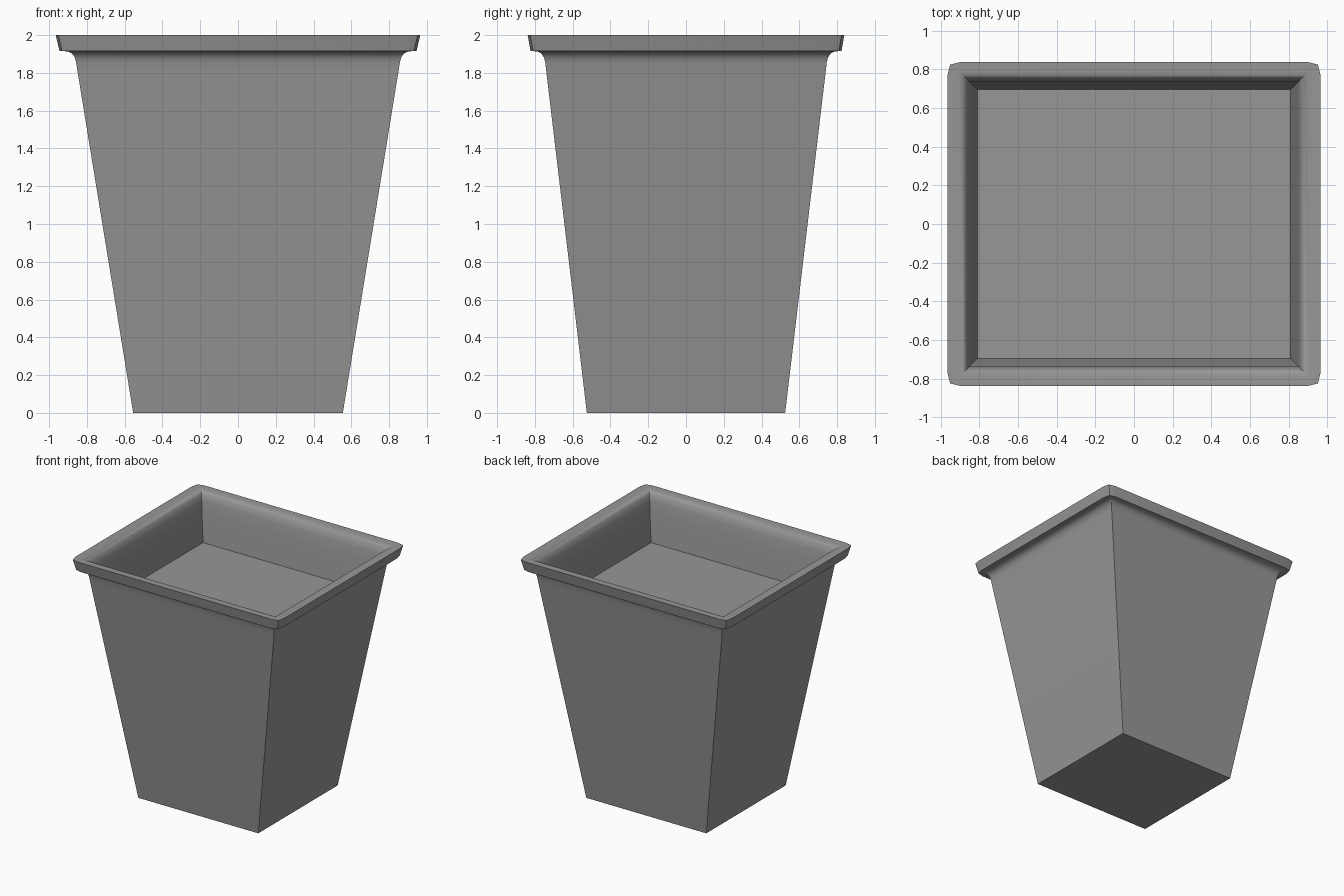
import bpy
import bmesh

cube = bpy.data.objects.get("Cube")
if cube:
    bpy.data.objects.remove(cube, do_unlink=True)

# One plain grey for the whole planter
GREY = (0.31, 0.31, 0.31, 1.0)
grey = bpy.data.materials.new("planter grey")
grey.use_nodes = True
grey.diffuse_color = GREY
grey.node_tree.nodes["Principled BSDF"].inputs["Base Color"].default_value = GREY


def ring(bm, hx, hy, z, cut):
    """Rectangle of three points per corner; cut pulls them apart."""
    points = []
    for sx, sy in ((1, 1), (-1, 1), (-1, -1), (1, -1)):
        corner = [(hx, hy - cut), (hx - 0.2 * cut, hy - 0.2 * cut), (hx - cut, hy)]
        if sx * sy < 0:
            corner.reverse()
        points += [bm.verts.new((sx * x, sy * y, z)) for x, y in corner]
    return points


def lofted(name, profile, cap_start=False, cap_end=False):
    """Skin a stack of rectangular rings into one object."""
    bm = bmesh.new()
    rings = [ring(bm, *row) for row in profile]
    for low, high in zip(rings, rings[1:]):
        for i in range(len(low)):
            j = (i + 1) % len(low)
            bm.faces.new((low[i], low[j], high[j], high[i]))
    if cap_start:
        bm.faces.new(rings[0][::-1])
    if cap_end:
        bm.faces.new(rings[-1])
    # Sharp corners collapse to a single point
    bmesh.ops.remove_doubles(bm, verts=bm.verts, dist=0.0005)
    mesh = bpy.data.meshes.new(name)
    bm.to_mesh(mesh)
    bm.free()
    mesh.materials.append(grey)
    obj = bpy.data.objects.new(name, mesh)
    bpy.context.collection.objects.link(obj)
    bpy.ops.object.select_all(action="DESELECT")
    obj.select_set(True)
    bpy.context.view_layer.objects.active = obj
    bpy.ops.object.shade_smooth_by_angle(angle=0.7)
    return obj


# Half width, half depth, height, corner cut: up the outside, over the rim,
# down the inside to the raised floor
lofted("planter_pot", [
    (0.555, 0.525, 0.0, 0),
    (0.85, 0.74, 1.81, 0),
    (0.857, 0.745, 1.855, 0),
    (0.864, 0.752, 1.882, 0),
    (0.878, 0.765, 1.902, 0.005),
    (0.897, 0.784, 1.912, 0.015),
    (0.92, 0.806, 1.915, 0.03),
    (0.945, 0.823, 1.915, 0.07),
    (0.965, 0.838, 2.0, 0.07),
    (0.905, 0.79, 2.0, 0),
    (0.885, 0.77, 1.994, 0),
    (0.865, 0.752, 1.972, 0),
    (0.852, 0.738, 1.92, 0),
    (0.838, 0.722, 1.81, 0),
    (0.81, 0.695, 1.6, 0),
], cap_start=True, cap_end=True)
